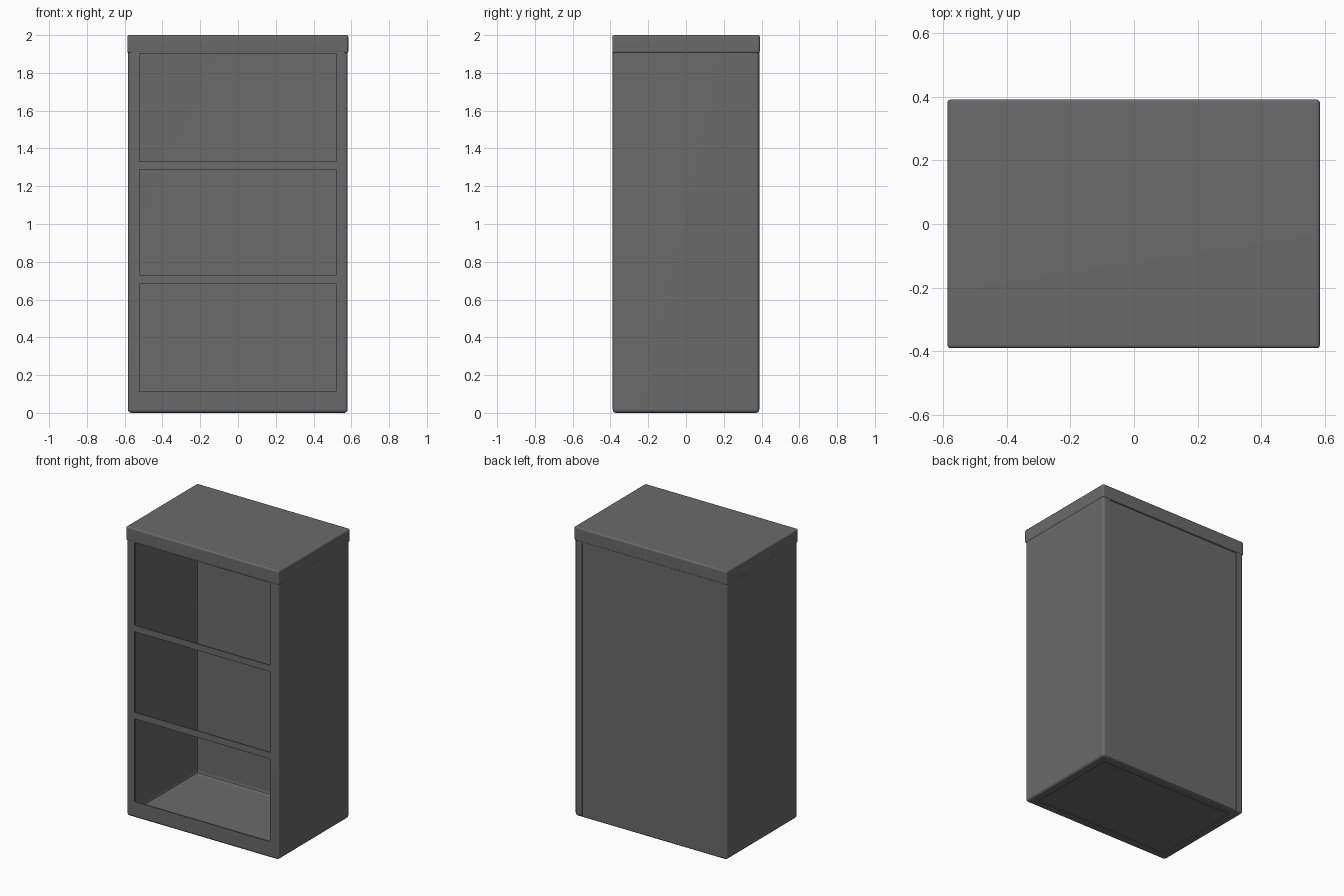
import bpy
import bmesh
from mathutils import Vector

old = bpy.data.objects.get("Cube")
if old:
    bpy.data.objects.remove(old, do_unlink=True)

grey = bpy.data.materials.new("dark_grey")
grey.use_nodes = True
colour = (0.145, 0.145, 0.145, 1)
grey.diffuse_color = colour
bsdf = next(n for n in grey.node_tree.nodes if n.type == "BSDF_PRINCIPLED")
bsdf.inputs["Base Color"].default_value = colour


def box(name, low, high, radius=0, segments=3, pick=lambda edge: True):
    """Box between two corners, with the picked edges bevelled."""
    low, high = Vector(low), Vector(high)
    bm = bmesh.new()
    bmesh.ops.create_cube(bm, size=1)
    for v in bm.verts:
        v.co = (low + high) / 2 + v.co * (high - low)
    if radius:
        bmesh.ops.bevel(bm, geom=[e for e in bm.edges if pick(e)], offset=radius,
                        segments=segments, profile=0.5, affect="EDGES")
    mesh = bpy.data.meshes.new(name)
    bm.to_mesh(mesh)
    bm.free()
    mesh.materials.append(grey)
    obj = bpy.data.objects.new(name, mesh)
    bpy.context.collection.objects.link(obj)
    return obj


def cut(target, cutters):
    """Subtract the cutters, keep the result and remove the cutters."""
    for c in cutters:
        mod = target.modifiers.new(c.name, "BOOLEAN")
        mod.operation = "DIFFERENCE"
        mod.solver = "EXACT"
        mod.object = c
    bpy.context.view_layer.update()
    graph = bpy.context.evaluated_depsgraph_get()
    mesh = bpy.data.meshes.new_from_object(target.evaluated_get(graph))
    target.modifiers.clear()
    target.data = mesh
    for c in cutters:
        bpy.data.objects.remove(c, do_unlink=True)


def smooth(obj):
    """Round the bevels while the large faces stay flat."""
    bpy.ops.object.select_all(action="DESELECT")
    obj.select_set(True)
    bpy.context.view_layer.objects.active = obj
    bpy.ops.object.shade_smooth_by_angle(angle=0.6)
    weighted = obj.modifiers.new("flat_faces", "WEIGHTED_NORMAL")
    weighted.keep_sharp = True


# Cabinet shell with rounded edges, open to the top slab
cabinet = box("cabinet_body", (-0.583, -0.388, 0), (0.581, 0.388, 1.91), 0.018,
              pick=lambda e: min(v.co.z for v in e.verts) < 1)

# Hollow inside, with eased corners around the floor and walls
cavity = box("cavity", (-0.56, -0.379, 0.015), (0.558, 0.352, 1.95), 0.028, 2,
             pick=lambda e: min(v.co.z for v in e.verts) < 1
             and max(v.co.y for v in e.verts) > 0)
cutters = [cavity]

# Three openings leave a thin front frame with two rails
for i, (bottom, top) in enumerate([(0.112, 0.685), (0.73, 1.288), (1.332, 1.903)]):
    cutters.append(box(f"opening_{i}", (-0.521, -0.5, bottom), (0.518, -0.3, top)))

# Shallow recesses for the back panel and the underside
cutters.append(box("back_recess", (-0.527, 0.383, -0.1), (0.525, 0.5, 1.902)))
cutters.append(box("base_recess", (-0.52, -0.325, -0.1), (0.52, 0.325, 0.005)))
cut(cabinet, cutters)
smooth(cabinet)

# Top slab, almost flush with the sides
top_slab = box("top_slab", (-0.586, -0.39, 1.905), (0.584, 0.391, 2), 0.01)
smooth(top_slab)
